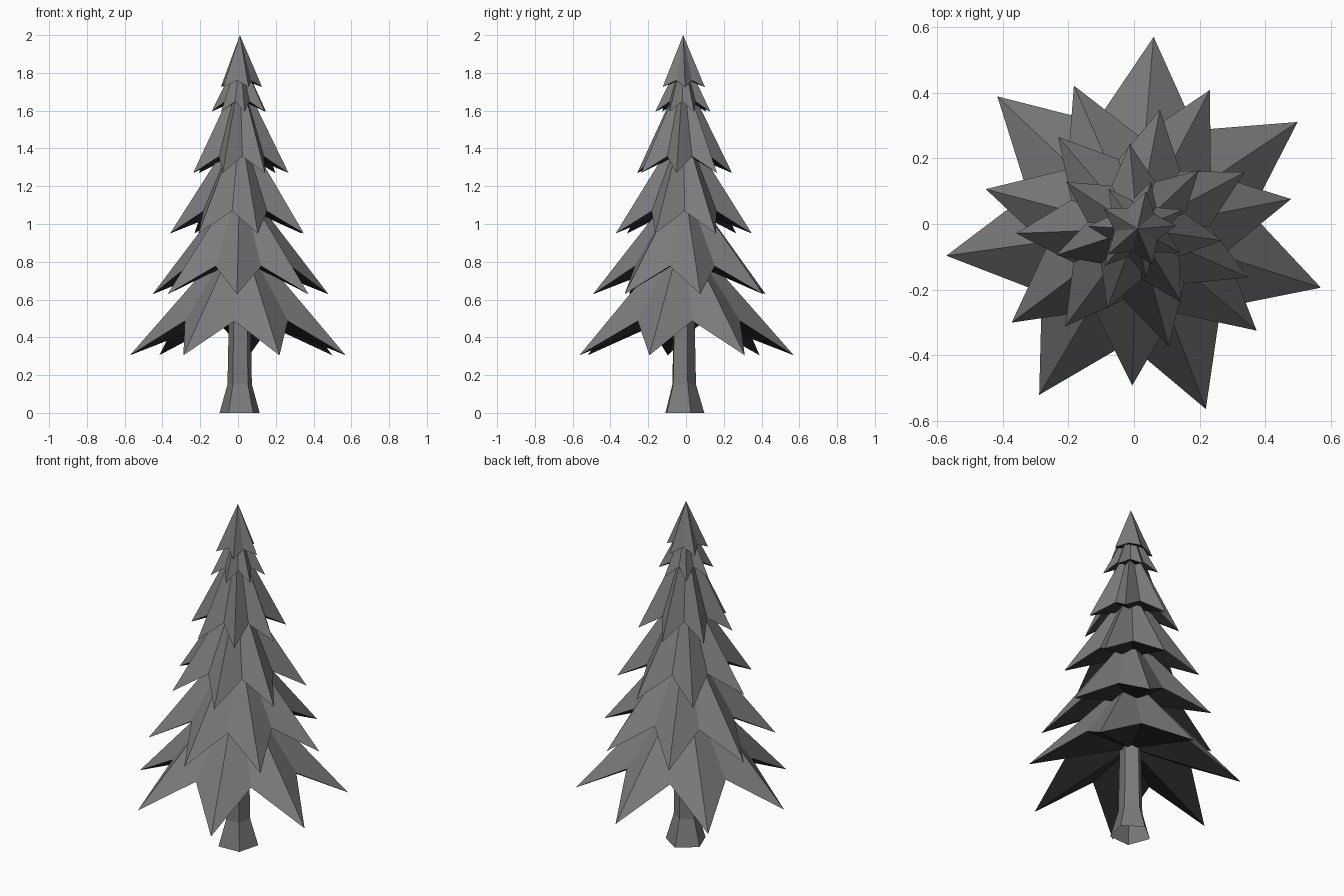
import bpy, bmesh, math
from mathutils import Vector

cube = bpy.data.objects.get("Cube")
if cube:
    bpy.data.objects.remove(cube, do_unlink=True)

CX, CY = 0.01, -0.015  # trunk axis


def make_material(name, value):
    mat = bpy.data.materials.new(name)
    mat.use_nodes = True
    mat.diffuse_color = (value, value, value, 1)
    mat.node_tree.nodes["Principled BSDF"].inputs["Base Color"].default_value = (value, value, value, 1)
    return mat


grey = make_material("matte_grey", 0.2)
dark = make_material("underside_black", 0.03)


def polar(radius, degrees, z):
    a = math.radians(degrees)
    return Vector((CX + radius * math.cos(a), CY + radius * math.sin(a), z))


def finish(bm, name, materials):
    bmesh.ops.recalc_face_normals(bm, faces=bm.faces)
    mesh = bpy.data.meshes.new(name)
    bm.to_mesh(mesh)
    bm.free()
    for mat in materials:
        mesh.materials.append(mat)
    obj = bpy.data.objects.new(name, mesh)
    bpy.context.collection.objects.link(obj)


def star_tier(name, points, radius, tip_z, valley_r, valley_z, apex_z, turn):
    """Pointed star skirt with drooping tips and a dark hollowed underside."""
    bm = bmesh.new()
    rim = []
    step = 360 / points
    for i in range(points):
        rim.append(bm.verts.new(polar(radius, turn + i * step, tip_z)))
        rim.append(bm.verts.new(polar(valley_r, turn + (i + 0.5) * step, valley_z)))
    apex = bm.verts.new((CX, CY, apex_z))
    hollow = bm.verts.new((CX, CY, valley_z + 0.25 * (valley_z - tip_z)))
    for a, b in zip(rim, rim[1:] + rim[:1]):
        bm.faces.new((a, b, apex))
        bm.faces.new((b, a, hollow)).material_index = 1
    finish(bm, name, (grey, dark))


# Branch tiers: points, tip radius, tip z, valley radius, valley z, apex z, rotation
tiers = [
    (7, 0.588, 0.305, 0.35, 0.487, 0.97, 33.7),
    (7, 0.478, 0.628, 0.28, 0.777, 1.24, 11),
    (7, 0.37, 0.95, 0.22, 1.068, 1.53, 27.8),
    (7, 0.26, 1.27, 0.153, 1.358, 1.80, -7.8),
    (7, 0.15, 1.595, 0.088, 1.648, 1.90, 22.6),
    (5, 0.118, 1.725, 0.07, 1.76, 2.0, 5),
]
for i, t in enumerate(tiers, 1):
    star_tier(f"branch_tier_{i}", *t)

# Five-sided trunk with a flared foot, open at the bottom
bm = bmesh.new()
rings = [[bm.verts.new(polar(r, -51 + k * 72, z)) for k in range(5)]
         for r, z in ((0.112, 0), (0.068, 0.15), (0.06, 0.54))]
for low, high in zip(rings, rings[1:]):
    for k in range(5):
        n = (k + 1) % 5
        bm.faces.new((low[k], low[n], high[n], high[k]))
bm.faces.new(rings[-1])
finish(bm, "trunk", (grey,))
